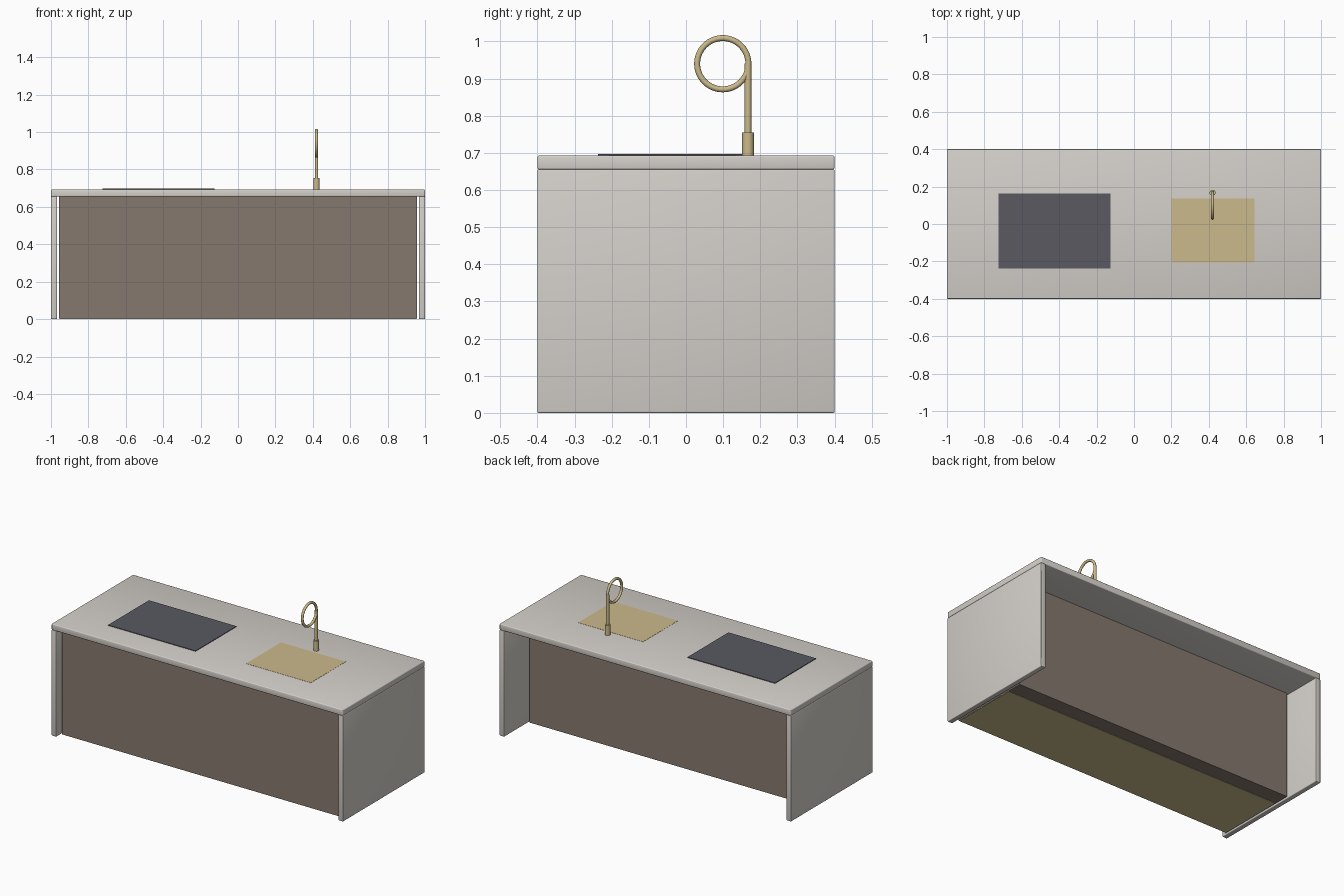
import bpy, math

if "Cube" in bpy.data.objects:
    bpy.data.objects.remove(bpy.data.objects["Cube"])


def material(name, rgb):
    m = bpy.data.materials.new(name)
    m.diffuse_color = (*rgb, 1)
    m.use_nodes = True
    m.node_tree.nodes["Principled BSDF"].inputs["Base Color"].default_value = m.diffuse_color
    return m


STONE = material("stone", (0.66, 0.63, 0.59))
WOOD = material("brown_wood", (0.24, 0.19, 0.155))
BRASS = material("brass", (0.60, 0.49, 0.26))
GLASS = material("dark_glass", (0.10, 0.10, 0.12))


def finish(obj, name, mat):
    obj.name = name
    obj.data.materials.append(mat)
    bpy.ops.object.shade_smooth_by_angle(angle=math.radians(40))
    return obj


def box(name, lo, hi, mat, bevel=0):
    bpy.ops.mesh.primitive_cube_add(size=1, location=[(a + b) / 2 for a, b in zip(lo, hi)])
    o = bpy.context.object
    o.scale = [b - a for a, b in zip(lo, hi)]
    bpy.ops.object.transform_apply(location=False, rotation=False, scale=True)
    if bevel:
        mod = o.modifiers.new("rounded_edges", 'BEVEL')
        mod.width = bevel
        mod.segments = 3
        bpy.ops.object.modifier_apply(modifier=mod.name)
    return finish(o, name, mat)


def cylinder(name, r, x, y, z0, z1, mat):
    bpy.ops.mesh.primitive_cylinder_add(vertices=32, radius=r, depth=z1 - z0,
                                        location=(x, y, (z0 + z1) / 2))
    return finish(bpy.context.object, name, mat)


# Countertop and the two slab ends
box("countertop", (-1, -0.4, 0.655), (1, 0.4, 0.693), STONE, 0.005)
for side, x0, x1 in (("left", -1, -0.967), ("right", 0.967, 1)):
    box(side + "_end_panel", (x0, -0.4, 0), (x1, 0.4, 0.656), STONE, 0.004)

# Cabinet body, set back further at the rear for seating, with a metal base plate
box("cabinet_body", (-0.957, -0.355, 0.002), (0.957, 0.165, 0.656), WOOD)
box("base_plate", (-0.955, -0.353, 0), (0.955, 0.07, 0.01), BRASS)

# Cooktop and sink inset in the countertop
box("cooktop", (-0.725, -0.237, 0.685), (-0.125, 0.163, 0.697), GLASS)
box("sink", (0.2, -0.207, 0.685), (0.645, 0.135, 0.694), BRASS)

# Faucet: collar, stem and ring-shaped spout
FX, FY = 0.42, 0.167
cylinder("faucet_collar", 0.016, FX, FY, 0.69, 0.755, BRASS)
cylinder("faucet_stem", 0.009, FX, FY, 0.75, 0.94, BRASS)
bpy.ops.mesh.primitive_torus_add(major_radius=0.069, minor_radius=0.008,
                                 major_segments=64, minor_segments=16,
                                 location=(FX, 0.099, 0.94),
                                 rotation=(0, math.pi / 2, 0))
finish(bpy.context.object, "faucet_ring", BRASS)
